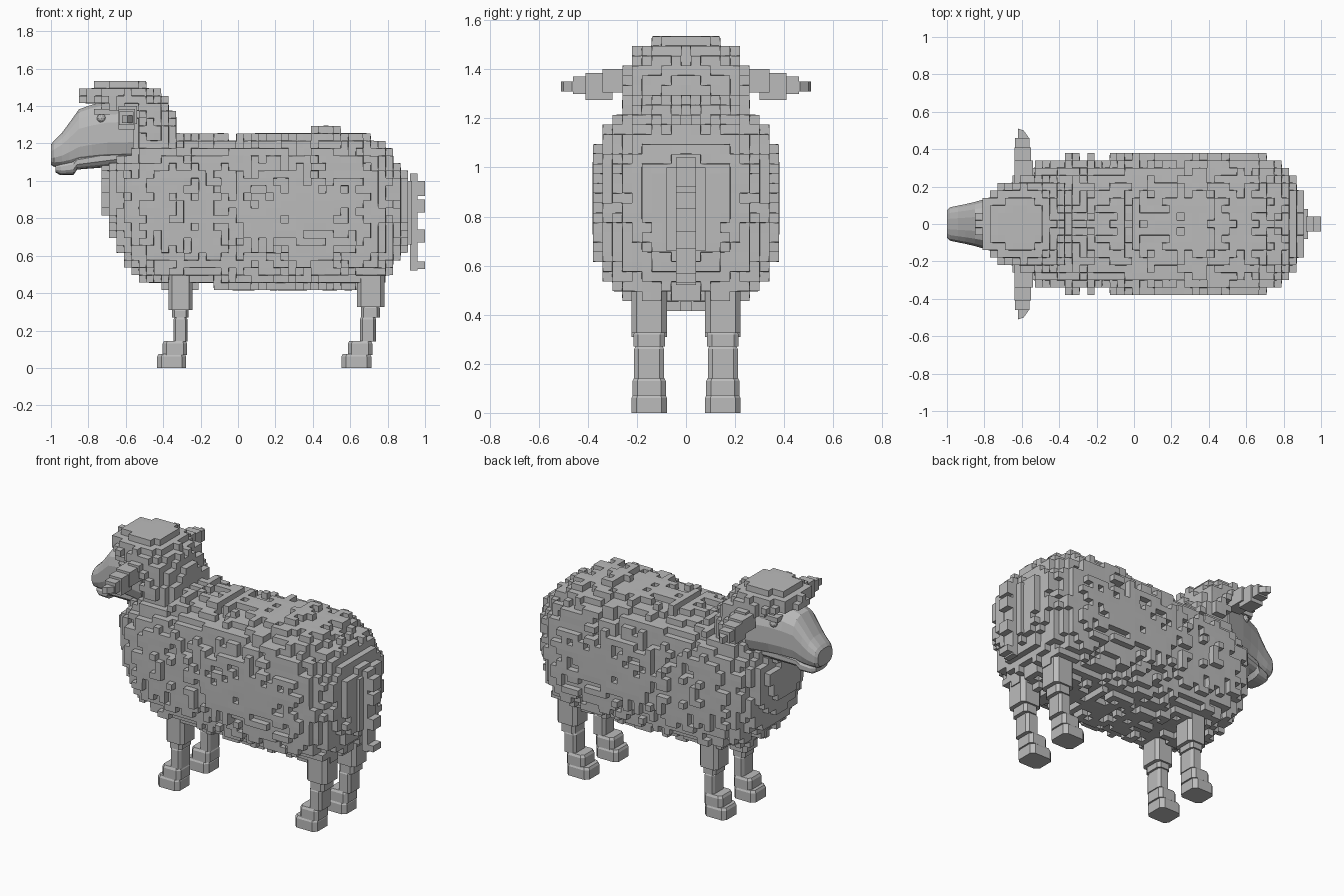
import bpy, bmesh, math
from mathutils import Vector, noise

if "Cube" in bpy.data.objects:
    bpy.data.objects.remove(bpy.data.objects["Cube"])

grey = bpy.data.materials.new("plain_grey")
grey.use_nodes = True
tone = (0.5, 0.5, 0.5, 1)
grey.diffuse_color = tone
grey.node_tree.nodes["Principled BSDF"].inputs["Base Color"].default_value = tone


def finish(name, bm, mirror=False):
    bmesh.ops.recalc_face_normals(bm, faces=bm.faces)
    mesh = bpy.data.meshes.new(name)
    bm.to_mesh(mesh)
    bm.free()
    mesh.materials.append(grey)
    ob = bpy.data.objects.new(name, mesh)
    bpy.context.collection.objects.link(ob)
    if mirror:
        mod = ob.modifiers.new("mirror", "MIRROR")
        mod.use_axis = (False, True, False)
    return ob


def loft(bm, rings):
    """Skin a row of closed rings and cap both ends."""
    loops = [[bm.verts.new(p) for p in ring] for ring in rings]
    n = len(loops[0])
    for a, b in zip(loops, loops[1:]):
        for i in range(n):
            j = (i + 1) % n
            bm.faces.new((a[i], a[j], b[j], b[i]))
    bm.faces.new(loops[0])
    bm.faces.new(loops[-1])


def rounded(hw, hh, n=16, power=2.8):
    """Superellipse outline."""
    pts = []
    for i in range(n):
        t = 2 * math.pi * (i + 0.5) / n
        c, s = math.cos(t), math.sin(t)
        pts.append((math.copysign(abs(c) ** (2 / power), c) * hw,
                    math.copysign(abs(s) ** (2 / power), s) * hh))
    return pts


def box(bm, x0, x1, y0, y1, z0, z1):
    loft(bm, [[(x0, y0, z), (x1, y0, z), (x1, y1, z), (x0, y1, z)] for z in (z0, z1)])


def sample(table, t):
    """Linear lookup in rows keyed by their first value."""
    for a, b in zip(table, table[1:]):
        if a[0] <= t <= b[0]:
            k = (t - a[0]) / (b[0] - a[0])
            return [u + (v - u) * k for u, v in zip(a[1:], b[1:])]
    return None


# Wool: body sections along x (x, bottom, top, half width)
BODY = [(-.74, .9, 1.06, .1), (-.7, .76, 1.1, .2), (-.62, .58, 1.16, .28),
        (-.5, .46, 1.22, .34), (-.35, .42, 1.26, .365), (-.15, .42, 1.245, .36),
        (0, .41, 1.245, .385), (.2, .41, 1.26, .39), (.5, .41, 1.29, .39),
        (.65, .41, 1.27, .385), (.78, .43, 1.2, .33), (.86, .58, 1.12, .25),
        (.92, .66, 1.02, .15)]
# Neck and head sections along z (z, front, back, half width)
NECK = [(.9, -.74, -.2, .3), (1.07, -.73, -.24, .29), (1.08, -.62, -.25, .29),
        (1.2, -.61, -.28, .26), (1.3, -.61, -.33, .255), (1.39, -.64, -.35, .25),
        (1.4, -.85, -.36, .25), (1.47, -.85, -.41, .21), (1.5, -.83, -.45, .17),
        (1.535, -.75, -.52, .12)]
CELL = 0.04


def in_wool(p):
    bump = 0.012 + 0.06 * noise.noise(Vector((p.x, abs(p.y), p.z)) * 17)
    row = sample(BODY, p.x)
    if row:
        lo, hi, hw = row
        half = (hi - lo) / 2
        r = (abs(p.y / hw) ** 2.7 + abs((p.z - lo - half) / half) ** 2.7) ** (1 / 2.7)
        if r < 1 and (1 - r) * min(hw, half) > bump:
            return True
    row = sample(NECK, p.z)
    if row:
        a, b, hw = row
        half = (b - a) / 2
        r = (abs(p.y / hw) ** 2.2 + abs((p.x - a - half) / half) ** 2.2) ** (1 / 2.2)
        return r < 1 and (1 - r) * hw > bump * 0.7
    return False


def corner(i, j, k):
    return Vector((i * CELL - 0.01, (j - 0.5) * CELL, 0.415 + k * CELL))


filled = {(i, j, k) for i in range(-23, 25) for j in range(-11, 12) for k in range(-1, 29)
          if in_wool(corner(i, j, k) + Vector((CELL, CELL, CELL)) / 2)}
bm = bmesh.new()
grid = {}


def vert(key):
    if key not in grid:
        grid[key] = bm.verts.new(corner(*key))
    return grid[key]


for cell in filled:
    for axis in range(3):
        u, v = (axis + 1) % 3, (axis + 2) % 3
        for side in (0, 1):
            near = list(cell)
            near[axis] += 2 * side - 1
            if tuple(near) in filled:
                continue
            quad = []
            for du, dv in ((0, 0), (1, 0), (1, 1), (0, 1)):
                key = list(cell)
                key[axis] += side
                key[u] += du
                key[v] += dv
                quad.append(vert(tuple(key)))
            bm.faces.new(quad if side else quad[::-1])
wool = finish("wool", bm)
soften = wool.modifiers.new("soften", "SMOOTH")
soften.factor = 0.15
soften.iterations = 1

# Face and lower jaw: sections along x (x, bottom, top, half width)
FACE = [(-1, 1.085, 1.195, .075), (-.985, 1.075, 1.215, .09), (-.94, 1.07, 1.26, .1),
        (-.9, 1.07, 1.315, .108), (-.85, 1.075, 1.385, .12), (-.78, 1.08, 1.41, .14),
        (-.7, 1.085, 1.43, .165), (-.56, 1.085, 1.44, .2)]
JAW = [(-.975, 1.045, 1.09, .06), (-.95, 1.03, 1.1, .08), (-.88, 1.03, 1.12, .095),
       (-.86, 1.06, 1.14, .105), (-.6, 1.08, 1.2, .16)]
for name, rows in (("face", FACE), ("lower_jaw", JAW)):
    bm = bmesh.new()
    loft(bm, [[(x, y, (lo + hi) / 2 + z) for y, z in rounded(hw, (hi - lo) / 2)]
              for x, lo, hi, hw in rows])
    finish(name, bm)

# Eyes under a small brow
bm = bmesh.new()
bmesh.ops.create_icosphere(bm, subdivisions=2, radius=0.025)
bmesh.ops.translate(bm, verts=bm.verts, vec=(-.73, .14, 1.335))
box(bm, -.77, -.64, .1, .162, 1.355, 1.385)
finish("eye", bm, True)

# Ears: stepped blades with a slanted tip
bm = bmesh.new()
box(bm, -.64, -.54, .2, .34, 1.305, 1.4)
box(bm, -.64, -.55, .3, .41, 1.275, 1.385)
box(bm, -.635, -.56, .38, .46, 1.3, 1.37)
loft(bm, [[(-.62, .44, z), (-.565, .44, z), (-.565, .465, z), (-.59, .5, z), (-.62, .51, z)]
          for z in (1.31, 1.35)])
finish("ear", bm, True)

# Legs: stacked chamfered blocks (bottom, top, front x, back x, half width)
FRONT_LEG = [(0, .075, -.435, -.275, .075), (.07, .145, -.405, -.27, .07),
             (.14, .275, -.345, -.27, .063), (.27, .32, -.355, -.262, .066),
             (.31, .52, -.375, -.24, .075)]
HIND_LEG = [(0, .075, .55, .715, .075), (.07, .145, .585, .72, .07),
            (.14, .275, .65, .74, .063), (.27, .335, .655, .76, .066),
            (.325, .52, .635, .785, .075)]
for name, blocks in (("front_leg", FRONT_LEG), ("hind_leg", HIND_LEG)):
    bm = bmesh.new()
    for z0, z1, x0, x1, hw in blocks:
        mid, half = (x0 + x1) / 2, (x1 - x0) / 2
        loft(bm, [[(mid + x, .15 + y, z) for x, y in rounded(half - cut, hw - cut, 8, 5)]
                  for z, cut in ((z0, 0), (z1 - .015, 0), (z1, .008))])
    finish(name, bm, True)

# Tail: a strip with blocky tufts
bm = bmesh.new()
box(bm, .92, .96, -.04, .04, .52, 1.04)
box(bm, .88, .93, -.08, .08, .66, 1.0)
for z0, z1 in ((.53, .57), (.67, .74), (.83, .9), (.92, 1.0)):
    box(bm, .95, 1.0, -.04, .04, z0, z1)
finish("tail", bm)
